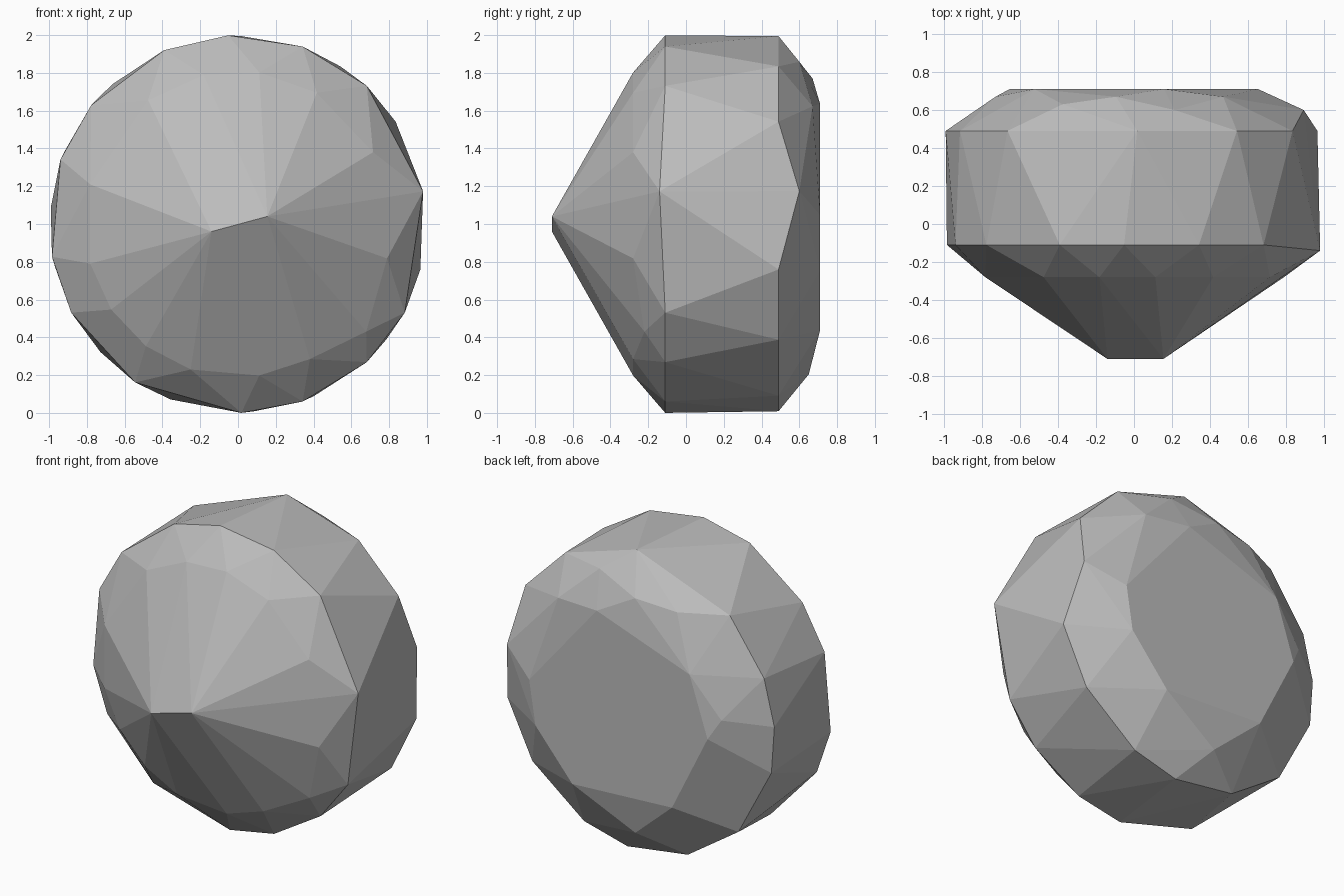
import bpy
import bmesh
from math import cos, sin, radians

cube = bpy.data.objects.get("Cube")
if cube:
    bpy.data.objects.remove(cube, do_unlink=True)


def ring_point(angle, radius, depth):
    """Point on a circle facing the front, measured around the gem's axis."""
    a = radians(angle)
    return (radius * cos(a), depth, 1 + radius * sin(a))


def ring(radius, depth, angles):
    return [ring_point(angle, radius, depth) for angle in angles]


def make_material(name, colour):
    material = bpy.data.materials.new(name)
    material.use_nodes = True
    material.diffuse_color = colour
    material.node_tree.nodes["Principled BSDF"].inputs["Base Color"].default_value = colour
    return material


# Pointed front: short ridge at the tip and the irregular facet ring behind it
tip = [(-0.14, -0.71, 0.96), (0.155, -0.71, 1.04)]
pavilion = ring(0.81, -0.28, [28, 59, 82, 103, 126, 165, 195, 214, 233, 252, 278, 298, 347])
pavilion.append(ring_point(320, 0.886, -0.22))

# Thick girdle: front and back rims
front_rim = ring(1.0, -0.11, [47, 70, 93, 113, 141, 160, 190, 208, 237, 271, 290, 313, 332])
front_rim.append(ring_point(10, 0.995, -0.14))
back_rim = ring(0.995, 0.49, [33, 57, 89, 132, 157, 175, 193, 223, 249, 275, 294, 322, 346])

# Crown corners (angle, radius, depth) and the flat table at the back
crown = [ring_point(*corner) for corner in (
    (11, 0.91, 0.6), (53, 0.78, 0.67), (76, 0.885, 0.6), (97, 0.776, 0.67),
    (117, 0.827, 0.63), (170, 0.74, 0.67), (264, 0.8, 0.65))]
table = ring(0.655, 0.71, [4, 76, 143, 180, 233, 301, 338])

# Wrap all corners in one faceted solid and merge flat triangles into facets
bm = bmesh.new()
for point in tip + pavilion + front_rim + back_rim + crown + table:
    bm.verts.new(point)
result = bmesh.ops.convex_hull(bm, input=bm.verts[:])
unused = {item for item in result["geom_interior"] + result["geom_unused"]
          if isinstance(item, bmesh.types.BMVert)}
bmesh.ops.delete(bm, geom=list(unused), context="VERTS")
bmesh.ops.dissolve_limit(bm, angle_limit=radians(2), verts=bm.verts[:], edges=bm.edges[:])
bmesh.ops.recalc_face_normals(bm, faces=bm.faces[:])

mesh = bpy.data.meshes.new("faceted_gem")
bm.to_mesh(mesh)
bm.free()
mesh.materials.append(make_material("stone_grey", (0.5, 0.5, 0.5, 1)))
gem = bpy.data.objects.new("faceted_gem", mesh)
bpy.context.collection.objects.link(gem)
